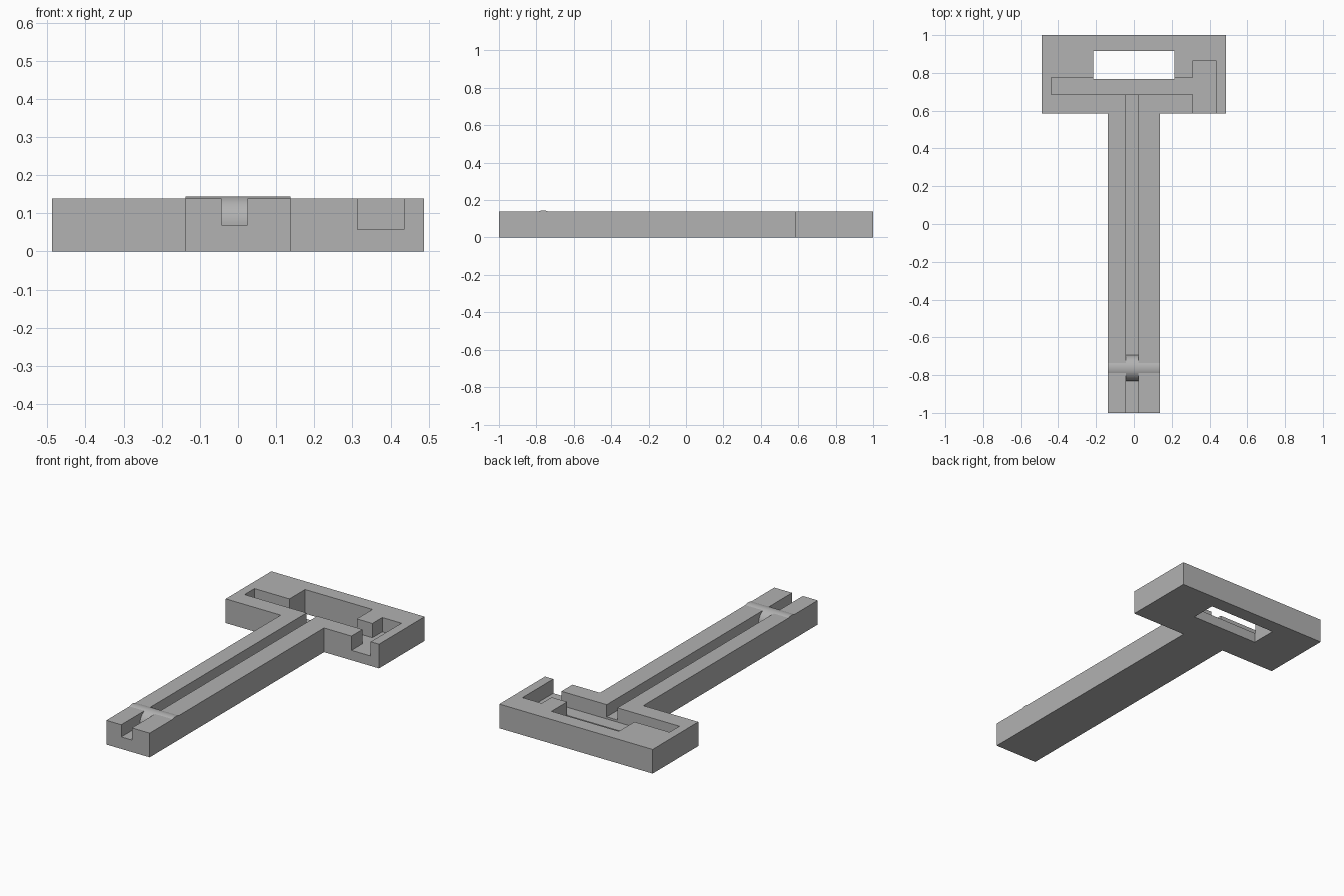
import bpy, bmesh, math
from mathutils import Matrix

cube = bpy.data.objects.get("Cube")
if cube:
    bpy.data.objects.remove(cube, do_unlink=True)

TOP = 0.139        # height of the flat top
HEAD_X = 0.488     # half width of head
STEM_X = 0.138     # half width of stem
HEAD_Y = 0.585     # front edge of head
SLOT_Z = 0.057     # floor of head channel
GROOVE_Z = 0.069   # floor of stem groove
OVER = 0.25        # height cutters reach above the top

grey = bpy.data.materials.new("plain_grey")
grey.use_nodes = True
colour = (0.445, 0.445, 0.445, 1)
grey.diffuse_color = colour
grey.node_tree.nodes["Principled BSDF"].inputs["Base Color"].default_value = colour


def finish(name, bm):
    bmesh.ops.recalc_face_normals(bm, faces=bm.faces)
    mesh = bpy.data.meshes.new(name)
    bm.to_mesh(mesh)
    bm.free()
    mesh.materials.append(grey)
    ob = bpy.data.objects.new(name, mesh)
    bpy.context.collection.objects.link(ob)
    return ob


def prism(name, outline, z0, z1):
    bm = bmesh.new()
    face = bm.faces.new([bm.verts.new((x, y, z0)) for x, y in outline])
    new = bmesh.ops.extrude_face_region(bm, geom=[face])["geom"]
    verts = [v for v in new if isinstance(v, bmesh.types.BMVert)]
    bmesh.ops.translate(bm, verts=verts, vec=(0, 0, z1 - z0))
    return finish(name, bm)


def rect(x0, x1, y0, y1):
    return [(x0, y0), (x1, y0), (x1, y1), (x0, y1)]


def combine(target, other, operation):
    mod = target.modifiers.new(other.name, 'BOOLEAN')
    mod.object = other
    mod.operation = operation
    mod.solver = 'EXACT'
    bpy.context.view_layer.objects.active = target
    bpy.ops.object.modifier_apply(modifier=mod.name)
    bpy.data.objects.remove(other, do_unlink=True)


# T-shaped body
half = [(STEM_X, -1), (STEM_X, HEAD_Y), (HEAD_X, HEAD_Y), (HEAD_X, 1)]
body = prism("t_body", half + [(-x, y) for x, y in reversed(half)], 0, TOP)

# Bent channel in the head, open at the front
channel = [(-0.438, 0.685), (0.313, 0.685), (0.313, 0.5), (0.435, 0.5),
           (0.435, 0.865), (0.313, 0.865), (0.313, 0.775), (-0.438, 0.775)]
combine(body, prism("head_channel", channel, SLOT_Z, OVER), 'DIFFERENCE')

# Window through the head
combine(body, prism("head_window", rect(-0.215, 0.214, 0.767, 0.917), -0.1, OVER), 'DIFFERENCE')

# Long groove down the stem
combine(body, prism("stem_groove", rect(-0.043, 0.025, -1.1, 0.72), GROOVE_Z, OVER), 'DIFFERENCE')

# Round cross pin, bridging the groove and rising just above the top
bm = bmesh.new()
place = Matrix.Translation((0, -0.763, 0.0755)) @ Matrix.Rotation(math.pi / 2, 4, 'Y')
bmesh.ops.create_cone(bm, cap_ends=True, segments=64, radius1=0.069, radius2=0.069,
                      depth=2 * STEM_X, matrix=place)
combine(body, finish("cross_pin", bm), 'UNION')

# Smooth pin, crisp edges elsewhere
bpy.ops.object.select_all(action='DESELECT')
body.select_set(True)
bpy.context.view_layer.objects.active = body
bpy.ops.object.shade_smooth_by_angle(angle=math.radians(15))
